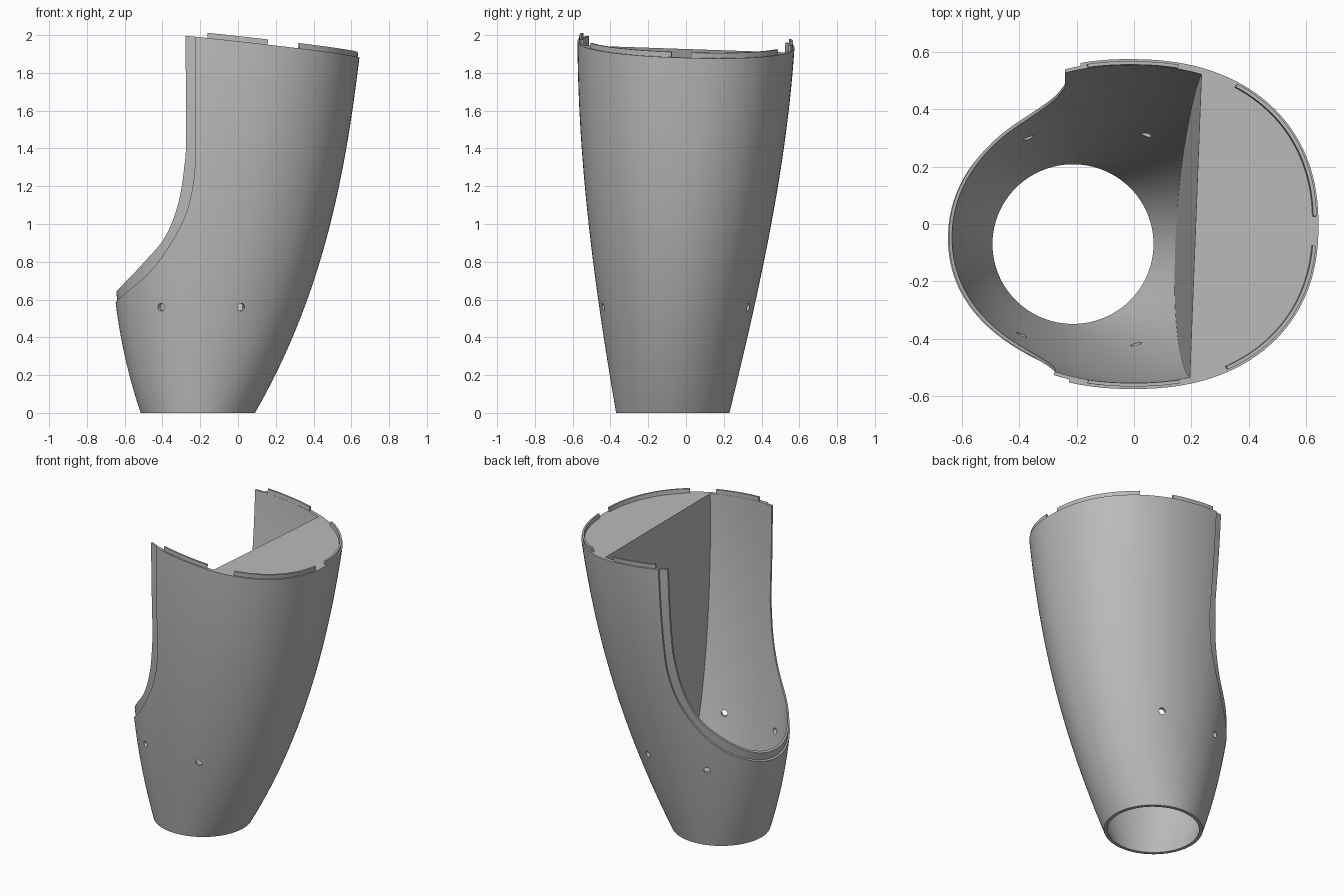
import bpy, bmesh, math
from mathutils import Vector, Matrix

cube = bpy.data.objects.get("Cube")
if cube:
    bpy.data.objects.remove(cube)

# One plain grey for everything
grey = bpy.data.materials.new("plain grey")
grey.use_nodes = True
GREY = (0.5, 0.5, 0.5, 1)
grey.diffuse_color = GREY
grey.node_tree.nodes["Principled BSDF"].inputs["Base Color"].default_value = GREY

# Extents of the shell at four heights, blended with a cubic
HEIGHTS = (0, 0.6, 1.25, 1.9)
X_MAX = (0.09, 0.367, 0.545, 0.645)
X_MIN = (-0.515, -0.65, -0.68, -0.66)
Y_MAX = (0.23, 0.37, 0.495, 0.572)
Y_MIN = (-0.37, -0.465, -0.54, -0.574)
SEGMENTS, ROWS = 128, 40


def blend(values, z):
    total = 0
    for i, v in enumerate(values):
        for j, h in enumerate(HEIGHTS):
            if j != i:
                v *= (z - h) / (HEIGHTS[i] - h)
        total += v
    return total


def section(angle, z, inset):
    """Point on the rounded cross-section at height z."""
    x0, x1, y0, y1 = (blend(v, z) for v in (X_MIN, X_MAX, Y_MIN, Y_MAX))
    power = 2 / (2 + 0.13 * z)
    c, s = math.cos(angle), math.sin(angle)
    x = (x0 + x1) / 2 + ((x1 - x0) / 2 - inset) * math.copysign(abs(c) ** power, c)
    y = (y0 + y1) / 2 + ((y1 - y0) / 2 - inset) * math.copysign(abs(s) ** power, s)
    return Vector((x, y, z))


def wall_point(angle, t, inset, lift=0):
    """Point a fraction t of the way up to the sloping rim."""
    z = 1.95 * t
    for _ in range(5):
        p = section(angle, z, inset)
        z = t * (1.95 - 0.11 * p.x - 0.03 * p.y + lift)
    return section(angle, z, inset)


def finish(name, bm, smooth=True):
    bmesh.ops.recalc_face_normals(bm, faces=bm.faces)
    mesh = bpy.data.meshes.new(name)
    bm.to_mesh(mesh)
    bm.free()
    mesh.materials.append(grey)
    obj = bpy.data.objects.new(name, mesh)
    bpy.context.collection.objects.link(obj)
    if smooth:
        shade(obj)
    return obj


def activate(obj):
    bpy.ops.object.select_all(action="DESELECT")
    obj.select_set(True)
    bpy.context.view_layer.objects.active = obj


def shade(obj):
    activate(obj)
    bpy.ops.object.shade_smooth_by_angle(angle=math.radians(30))


def skin(bm, loops, wrap_rows, wrap_around):
    """Quads between successive rows of points."""
    grid = [[bm.verts.new(p) for p in loop] for loop in loops]
    n = len(grid[0])
    for i in range(len(grid) if wrap_rows else len(grid) - 1):
        a, b = grid[i], grid[(i + 1) % len(grid)]
        for j in range(n if wrap_around else n - 1):
            k = (j + 1) % n
            bm.faces.new((a[j], a[k], b[k], b[j]))
    return grid


def ring(t, inset):
    return [wall_point(math.tau * j / SEGMENTS, t, inset) for j in range(SEGMENTS)]


def layer(name, outer, inner):
    steps = [i / ROWS for i in range(ROWS + 1)]
    loops = [ring(t, outer) for t in steps] + [ring(t, inner) for t in reversed(steps)]
    bm = bmesh.new()
    skin(bm, loops, True, True)
    return finish(name, bm, False)


def smooth_path(points, steps=8):
    """Catmull-Rom curve through a few points."""
    pts = [Vector(p) for p in points]
    pts = [2 * pts[0] - pts[1]] + pts + [2 * pts[-1] - pts[-2]]
    path = []
    for a, b, c, d in zip(pts, pts[1:], pts[2:], pts[3:]):
        for i in range(steps):
            t = i / steps
            path.append(0.5 * (2 * b + (c - a) * t + (2 * a - 5 * b + 4 * c - d) * t * t
                               + (3 * b - a - 3 * c + d) * t ** 3))
    return path + [pts[-2]]


def opening_cutter(points):
    """Prism through the shell, slightly skewed along y."""
    outline = [Vector((-1.2, points[0][1]))] + smooth_path(points) + [Vector((-1.2, 2.3))]
    bm = bmesh.new()
    grid = skin(bm, [[(p.x + 0.018 + 0.035 * y, y, p.y) for p in outline] for y in (-1, 1)],
                False, True)
    for loop in grid:
        bm.faces.new(loop)
    return finish("opening_cutter", bm, False)


def hole_cutter():
    bm = bmesh.new()
    for x, y in ((-0.41, -0.41), (0.02, -0.45), (-0.39, 0.335), (0.06, 0.345)):
        aim = Vector((x + 0.14, y + 0.05, 0)).to_track_quat("Z", "Y").to_matrix().to_4x4()
        bmesh.ops.create_cone(bm, cap_ends=True, segments=20, radius1=0.02, radius2=0.02,
                              depth=0.25, matrix=Matrix.Translation((x, y, 0.56)) @ aim)
    return finish("hole_cutter", bm, False)


def cut(obj, cutter):
    cutter.hide_render = True
    mod = obj.modifiers.new("cut", "BOOLEAN")
    mod.operation, mod.solver, mod.object = "DIFFERENCE", "EXACT", cutter
    activate(obj)
    bpy.ops.object.modifier_apply(modifier=mod.name)
    bpy.data.objects.remove(cutter)


# Shell in two layers; the inner one stands proud along the opening as a lip
outer_edge = [(-0.8, 0.47), (-0.64, 0.605), (-0.45, 0.77), (-0.3, 1.0), (-0.24, 1.2),
              (-0.225, 1.45), (-0.225, 2.3)]
lip_edge = [(-0.8, 0.52), (-0.64, 0.66), (-0.5, 0.8), (-0.39, 0.93), (-0.32, 1.1),
            (-0.285, 1.3), (-0.275, 1.5), (-0.28, 2.3)]
for name, outer, inner, edge in (("outer_shell", 0, 0.011, outer_edge),
                                 ("inner_shell_with_lip", 0.01, 0.022, lip_edge)):
    shell = layer(name, outer, inner)
    cut(shell, opening_cutter(edge))
    cut(shell, hole_cutter())
    shade(shell)

# Closed compartment: sloping deck on top and a near-vertical inner wall
bm = bmesh.new()
grid = skin(bm, [ring(i / ROWS, 0.016) for i in range(ROWS + 1)], False, True)
bm.faces.new(grid[0])
bm.faces.new(grid[-1])
cutoff = bmesh.ops.bisect_plane(bm, geom=bm.verts[:] + bm.edges[:] + bm.faces[:],
                                plane_co=(0.215, 0, 1.93), plane_no=(1, -0.04, -0.038),
                                clear_inner=True)
rim = [e for e in cutoff["geom_cut"] if isinstance(e, bmesh.types.BMEdge)]
bmesh.ops.holes_fill(bm, edges=rim)
finish("deck_and_inner_wall", bm)

# Raised locating tongues around the rim
for name, start, end in (("back_tongue", 78, 102), ("back_left_tongue", 2, 58),
                         ("front_left_tongue", -62, -6), ("front_tongue", -102, -78)):
    loops = []
    for i in range(25):
        a = math.radians(start + (end - start) * i / 24)
        loops.append([wall_point(a, 1, 0.009, -0.01), wall_point(a, 1, 0.009, 0.028),
                      wall_point(a, 1, 0.021, 0.028), wall_point(a, 1, 0.021, -0.01)])
    bm = bmesh.new()
    grid = skin(bm, loops, False, True)
    bm.faces.new(grid[0])
    bm.faces.new(grid[-1])
    finish(name, bm)
